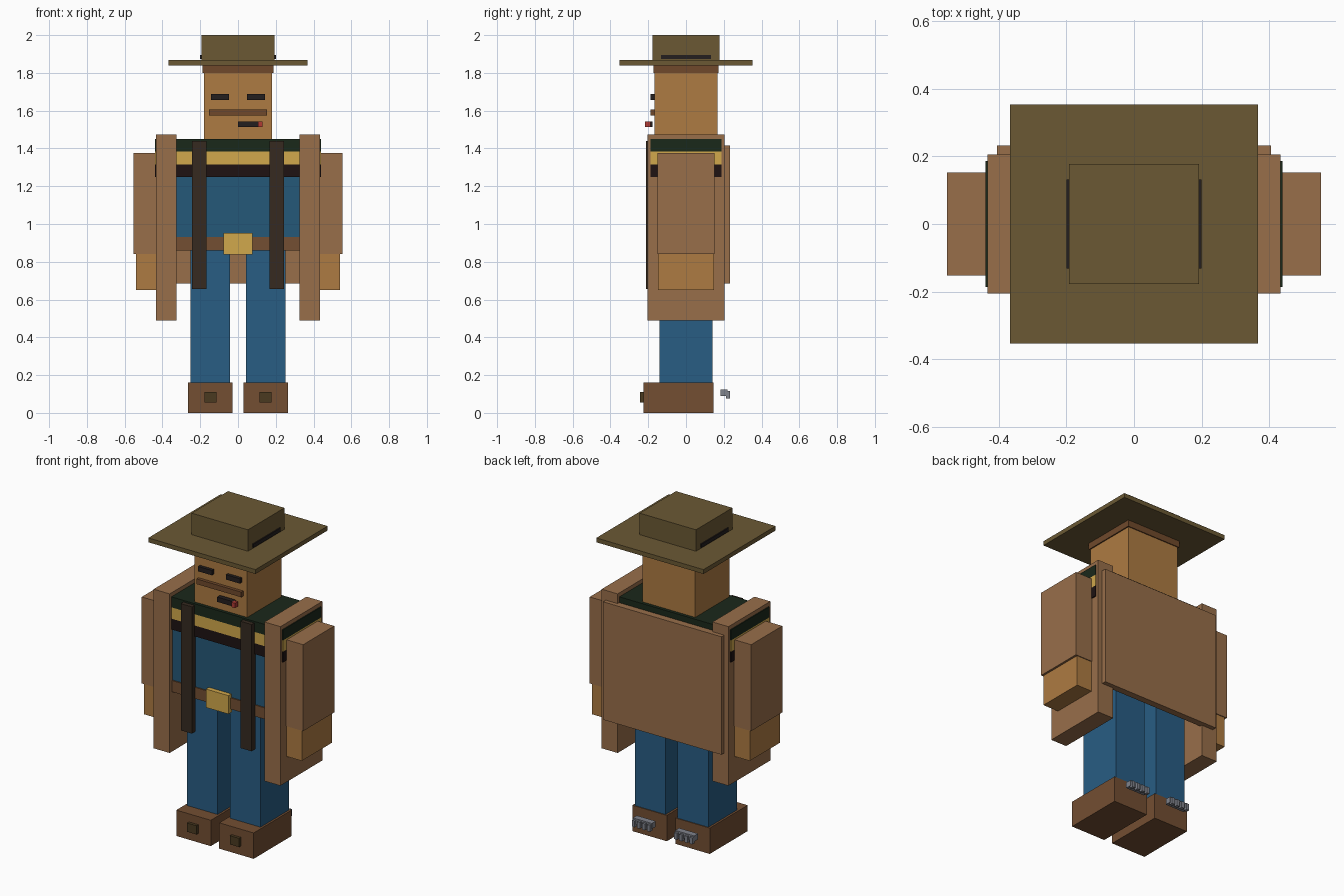
import bpy

if "Cube" in bpy.data.objects:
    bpy.data.objects.remove(bpy.data.objects["Cube"])


def mat(name, hexcol):
    """Plain material from an sRGB hex colour."""
    m = bpy.data.materials.new(name)
    rgb = [int(hexcol[i:i + 2], 16) / 255 for i in (0, 2, 4)]
    m.diffuse_color = [c / 12.92 if c < 0.04045 else ((c + 0.055) / 1.055) ** 2.4 for c in rgb] + [1]
    m.use_nodes = True
    m.node_tree.nodes["Principled BSDF"].inputs["Base Color"].default_value = m.diffuse_color
    return m


OLIVE = mat("olive felt", "6B5934")
SKIN = mat("skin", "AE7B42")
HAIR = mat("hair brown", "70492B")
DARK = mat("near black", "241E1E")
RED = mat("ember red", "B03A34")
GREEN = mat("dark green", "1A281A")
GOLD = mat("gold", "D1A84C")
BLACK = mat("stripe black", "1E1212")
SHIRT = mat("shirt blue", "255878")
DENIM = mat("denim blue", "285D84")
COAT = mat("coat tan", "986E4A")
STRAP = mat("strap brown", "362A20")
LEATHER = mat("boot leather", "734E32")
TOE = mat("toe patch", "4A3A20")
STEEL = mat("steel", "80838C")


def box(name, x, y, z, m):
    """Box from (min, max) ranges on each axis."""
    r = (x, y, z)
    bpy.ops.mesh.primitive_cube_add(size=1, location=[(a + b) / 2 for a, b in r])
    o = bpy.context.object
    o.name = name
    o.scale = [b - a for a, b in r]
    bpy.ops.object.transform_apply(location=False, rotation=False, scale=True)
    o.data.materials.append(m)
    return o


def sym(name, w, y, z, m):
    """Box centred on x = 0."""
    return box(name, (-w, w), y, z, m)


def pair(name, x, y, z, m):
    """Mirrored left and right boxes."""
    box(name + "_right", x, y, z, m)
    box(name + "_left", (-x[1], -x[0]), y, z, m)


# Hat
sym("hat_crown", 0.193, (-0.178, 0.178), (1.865, 2.0), OLIVE)
sym("hat_brim", 0.367, (-0.353, 0.353), (1.84, 1.867), OLIVE)
pair("hat_band_side", (0.18, 0.2), (-0.132, 0.132), (1.873, 1.896), DARK)

# Head and face
sym("head", 0.18, (-0.167, 0.167), (1.44, 1.81), SKIN)
sym("hair", 0.187, (-0.173, 0.173), (1.80, 1.842), HAIR)
pair("eye", (0.048, 0.143), (-0.187, -0.16), (1.657, 1.687), DARK)
sym("moustache", 0.153, (-0.187, -0.16), (1.575, 1.607), HAIR)
box("cigar", (0, 0.108), (-0.205, -0.177), (1.513, 1.543), DARK)
box("cigar_tip", (0.106, 0.131), (-0.216, -0.188), (1.513, 1.543), RED)

# Torso with chest stripes and belt
sym("torso", 0.34, (-0.175, 0.175), (0.87, 1.26), SHIRT)
sym("stripe_bottom", 0.44, (-0.187, 0.187), (1.248, 1.315), BLACK)
sym("stripe_middle", 0.44, (-0.187, 0.187), (1.315, 1.385), GOLD)
sym("stripe_top", 0.44, (-0.187, 0.187), (1.385, 1.45), GREEN)
sym("belt", 0.34, (-0.182, 0.182), (0.86, 0.93), LEATHER)
sym("buckle", 0.077, (-0.204, -0.17), (0.838, 0.952), GOLD)
pair("strap", (0.166, 0.243), (-0.213, -0.178), (0.655, 1.44), STRAP)

# Coat and arms
pair("coat_side", (0.325, 0.434), (-0.205, 0.205), (0.49, 1.475), COAT)
sym("coat_back", 0.405, (0.19, 0.232), (0.685, 1.415), COAT)
pair("sleeve", (0.42, 0.553), (-0.152, 0.152), (0.84, 1.375), COAT)
pair("hand", (0.43, 0.54), (-0.147, 0.147), (0.65, 0.85), SKIN)

# Legs and boots
pair("leg", (0.042, 0.252), (-0.14, 0.141), (0.15, 0.87), DENIM)
pair("boot", (0.029, 0.265), (-0.225, 0.146), (0, 0.16), LEATHER)
pair("toe_patch", (0.114, 0.178), (-0.243, -0.215), (0.056, 0.11), TOE)

# Spurs: a bar with four teeth behind each boot
pair("spur_bar", (0.08, 0.21), (0.182, 0.22), (0.09, 0.125), STEEL)
for i in range(4):
    x = 0.0925 + i * 0.035
    pair(f"spur_tooth_{i + 1}", (x - 0.01, x + 0.01), (0.212, 0.234), (0.077, 0.117), STEEL)
